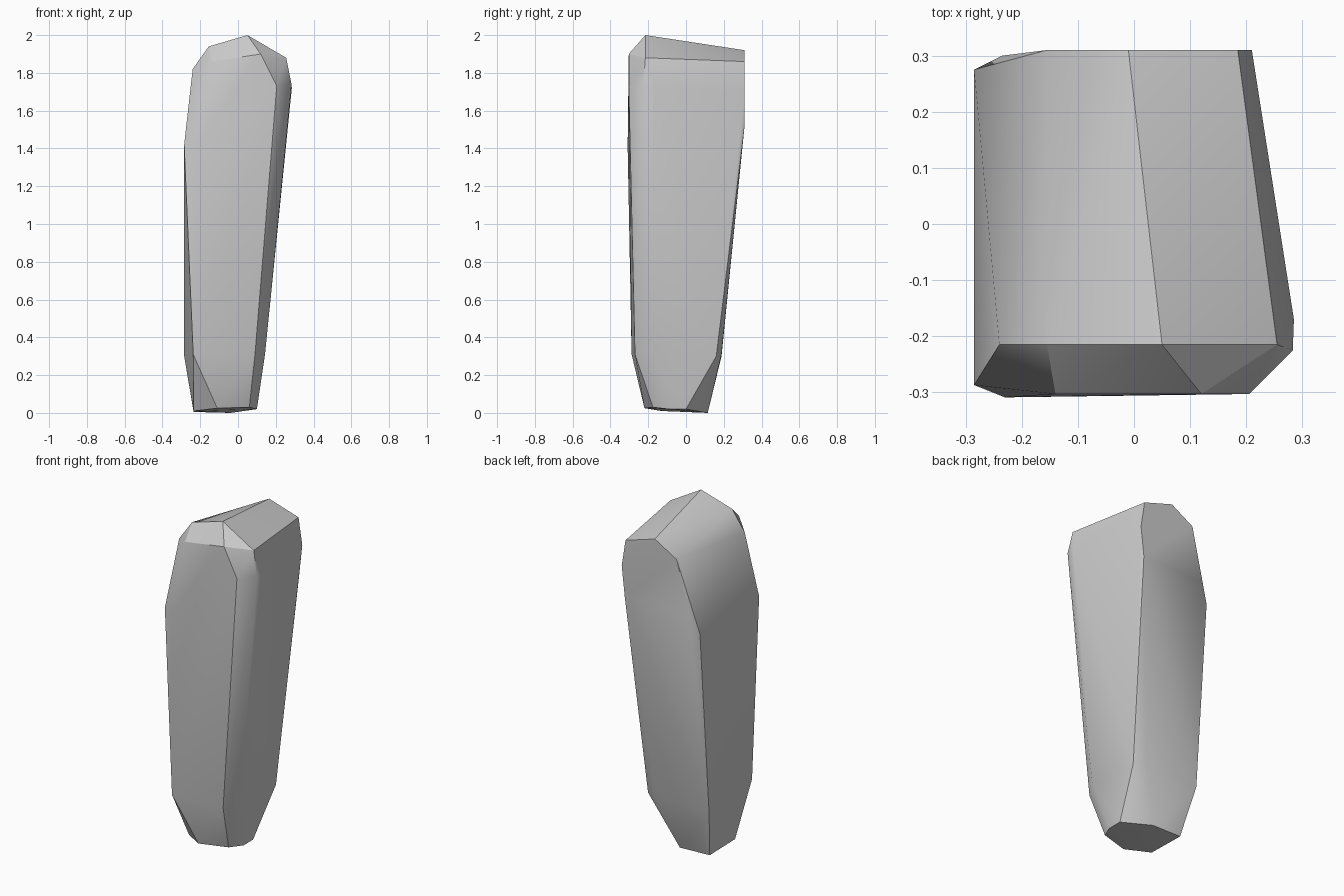
import bpy, bmesh, math

cube = bpy.data.objects.get("Cube")
if cube:
    bpy.data.objects.remove(cube, do_unlink=True)

# Stone colour
stone = bpy.data.materials.new("stone_grey")
stone.use_nodes = True
colour = (0.6, 0.6, 0.6, 1)
stone.diffuse_color = colour
bsdf = stone.node_tree.nodes["Principled BSDF"]
bsdf.inputs["Base Color"].default_value = colour
bsdf.inputs["Roughness"].default_value = 0.8

# Corners of the chiselled stone, level by level
base = [(-0.11, -0.22, 0.025), (0.06, -0.175, 0.03), (0.10, -0.09, 0.02),
        (0.10, 0.0, 0.02), (-0.04, 0.115, 0.0), (-0.235, 0.11, 0.005),
        (-0.235, -0.13, 0.01)]
lower = [(-0.237, -0.288, 0.31), (0.09, -0.27, 0.31), (0.143, -0.18, 0.31),
         (0.14, 0.16, 0.30), (0.07, 0.188, 0.31), (-0.285, 0.188, 0.30)]
shoulder = [(-0.285, -0.287, 1.42), (-0.23, -0.309, 1.41), (0.205, -0.303, 1.73),
            (0.283, -0.225, 1.74), (0.285, -0.17, 1.72), (0.21, 0.31, 1.70),
            (0.19, 0.31, 1.52), (-0.235, 0.30, 1.52), (-0.285, 0.275, 1.41)]
upper = [(-0.14, -0.303, 1.86), (0.12, -0.303, 1.90), (-0.24, -0.215, 1.82),
         (0.255, -0.215, 1.88), (0.185, 0.31, 1.86), (-0.155, 0.31, 1.835)]
crown = [(-0.155, -0.215, 1.94), (0.05, -0.215, 2.0), (-0.01, 0.31, 1.92)]

# Wrap the corners in one convex faceted body
bm = bmesh.new()
for p in base + lower + shoulder + upper + crown:
    bm.verts.new(p)
bmesh.ops.convex_hull(bm, input=bm.verts[:])
loose = [v for v in bm.verts if not v.link_faces]
bmesh.ops.delete(bm, geom=loose, context='VERTS')
bmesh.ops.dissolve_limit(bm, angle_limit=math.radians(1.5),
                         verts=bm.verts[:], edges=bm.edges[:])
bmesh.ops.recalc_face_normals(bm, faces=bm.faces[:])

mesh = bpy.data.meshes.new("standing_stone")
bm.to_mesh(mesh)
bm.free()
mesh.materials.append(stone)
rock = bpy.data.objects.new("standing_stone", mesh)
bpy.context.collection.objects.link(rock)

# Soft facets with crisp main edges
bpy.ops.object.select_all(action='DESELECT')
rock.select_set(True)
bpy.context.view_layer.objects.active = rock
bpy.ops.object.shade_smooth_by_angle(angle=math.radians(30))
